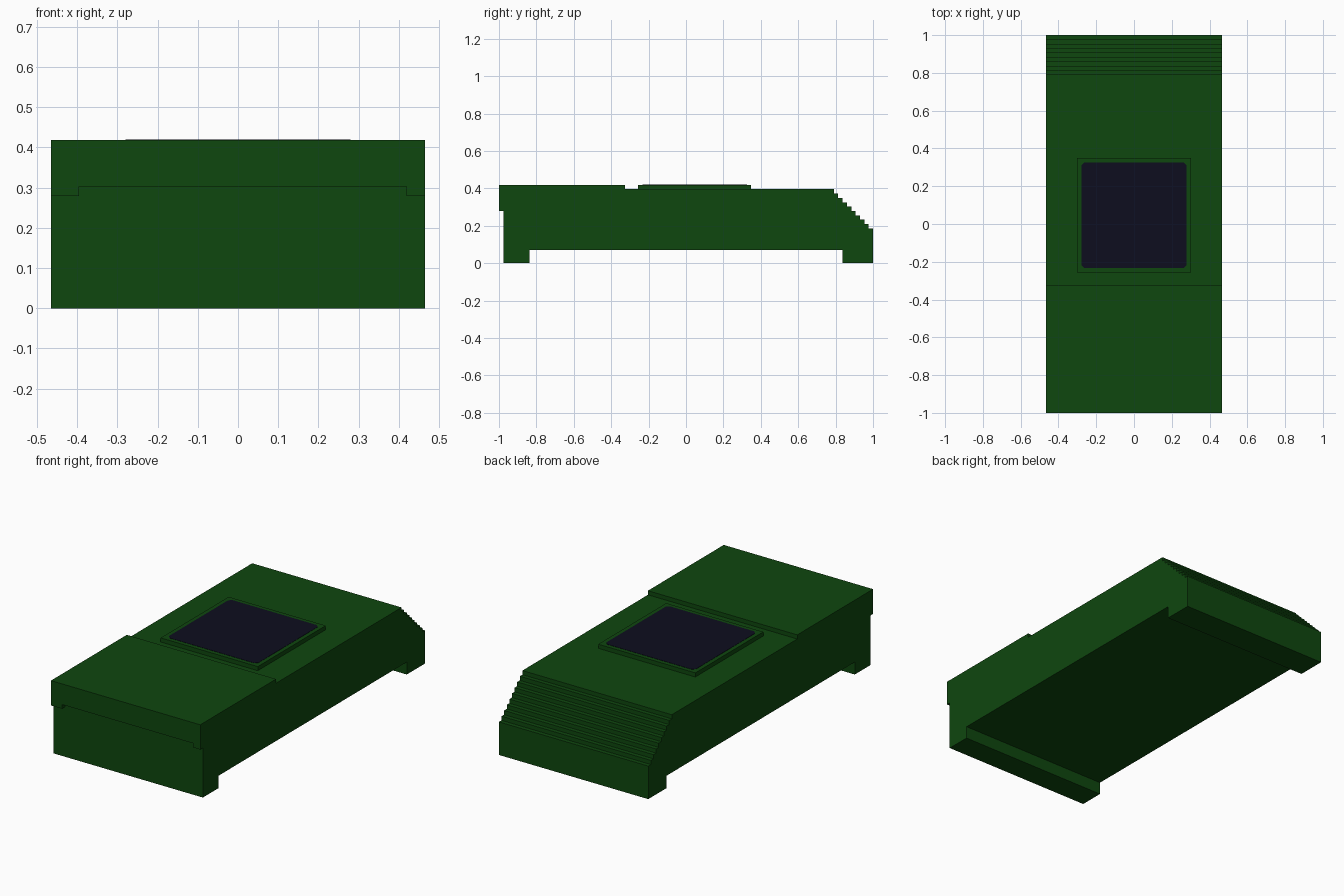
import bpy
import bmesh

cube = bpy.data.objects.get("Cube")
if cube:
    bpy.data.objects.remove(cube, do_unlink=True)

U = 1 / 43  # size of one step unit


def material(name, color):
    m = bpy.data.materials.new(name)
    m.use_nodes = True
    m.diffuse_color = color
    bsdf = m.node_tree.nodes["Principled BSDF"]
    bsdf.inputs["Base Color"].default_value = color
    bsdf.inputs["Roughness"].default_value = 0.8
    return m


GREEN = material("dark green", (0.0045, 0.063, 0.0045, 1))
NAVY = material("dark navy", (0.004, 0.004, 0.0135, 1))


def prism(name, points, axis, lo, hi, mat):
    """Extrude a 2D outline along an axis, all measured in step units."""
    def place(a, b, t):
        co = {"x": (t, a, b), "y": (a, t, b), "z": (a, b, t)}[axis]
        return [c * U for c in co]

    bm = bmesh.new()
    low = [bm.verts.new(place(a, b, lo)) for a, b in points]
    high = [bm.verts.new(place(a, b, hi)) for a, b in points]
    bm.faces.new(low)
    bm.faces.new(high)
    for i in range(len(points)):
        j = (i + 1) % len(points)
        bm.faces.new((low[i], low[j], high[j], high[i]))
    bmesh.ops.recalc_face_normals(bm, faces=bm.faces)
    mesh = bpy.data.meshes.new(name)
    bm.to_mesh(mesh)
    bm.free()
    mesh.materials.append(mat)
    obj = bpy.data.objects.new(name, mesh)
    bpy.context.collection.objects.link(obj)
    return obj


# Body: side outline with raised front deck, two feet and a stepped rear slope
outline = [(-42, 0), (-36, 0), (-36, 3), (36, 3), (36, 0), (43, 0)]
for y in range(43, 34, -1):
    top = 8 + 43 - y
    outline += [(y, top), (y - 1, top)]
outline += [(34, 17), (-14, 17), (-14, 18), (-42, 18)]
prism("body", outline, "x", -20, 20, GREEN)

# Overhanging front lip with lower corners
lip = [(-20, 12), (-17, 12), (-17, 13), (18, 13), (18, 12), (20, 12), (20, 18), (-20, 18)]
prism("front_lip", lip, "y", -43, -42, GREEN)

# Raised frame on the deck
prism("screen_frame", [(-13, -11), (13, -11), (13, 15), (-13, 15)], "z", 17, 18, GREEN)

# Dark screen panel with clipped corners
c = 0.7
x, y0, y1 = 12, -10, 14
panel = [(-x + c, y0), (x - c, y0), (x, y0 + c), (x, y1 - c),
         (x - c, y1), (-x + c, y1), (-x, y1 - c), (-x, y0 + c)]
prism("screen", panel, "z", 18, 18.06, NAVY)
